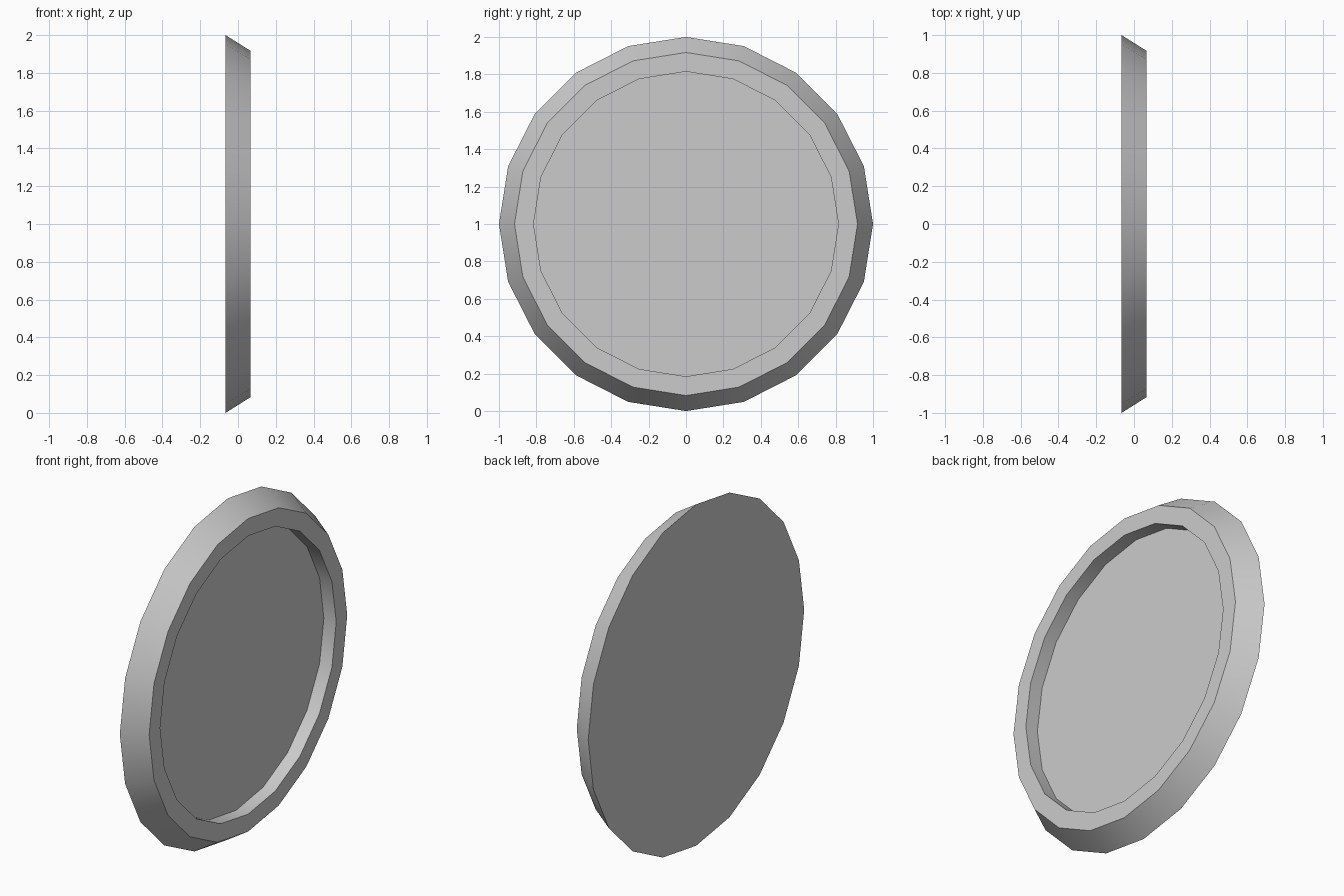
import bpy, bmesh, math

if "Cube" in bpy.data.objects:
    bpy.data.objects.remove(bpy.data.objects["Cube"])

SIDES = 20
# (x, radius) profile: back edge, front outer edge, front inner edge, recess floor
PROFILE = [(-0.066, 1.0), (0.066, 0.917), (0.066, 0.815), (-0.014, 0.815)]

# Shallow round dish standing on its edge, open towards +x
bm = bmesh.new()
rings = []
for x, r in PROFILE:
    ring = []
    for i in range(SIDES):
        a = 2 * math.pi * i / SIDES
        ring.append(bm.verts.new((x, r * math.cos(a), 1 + r * math.sin(a))))
    rings.append(ring)

# Tapered side, rim and inner wall
for a, b in zip(rings, rings[1:]):
    for i in range(SIDES):
        j = (i + 1) % SIDES
        bm.faces.new((a[i], a[j], b[j], b[i]))

# Flat back and recess floor
bm.faces.new(rings[0])
bm.faces.new(rings[-1])
bmesh.ops.recalc_face_normals(bm, faces=bm.faces)

mesh = bpy.data.meshes.new("round_dish")
bm.to_mesh(mesh)
bm.free()
dish = bpy.data.objects.new("round_dish", mesh)
bpy.context.collection.objects.link(dish)

# Smooth round the barrel, sharp at the rim edges
bpy.context.view_layer.objects.active = dish
dish.select_set(True)
bpy.ops.object.shade_smooth_by_angle(angle=math.radians(30))
